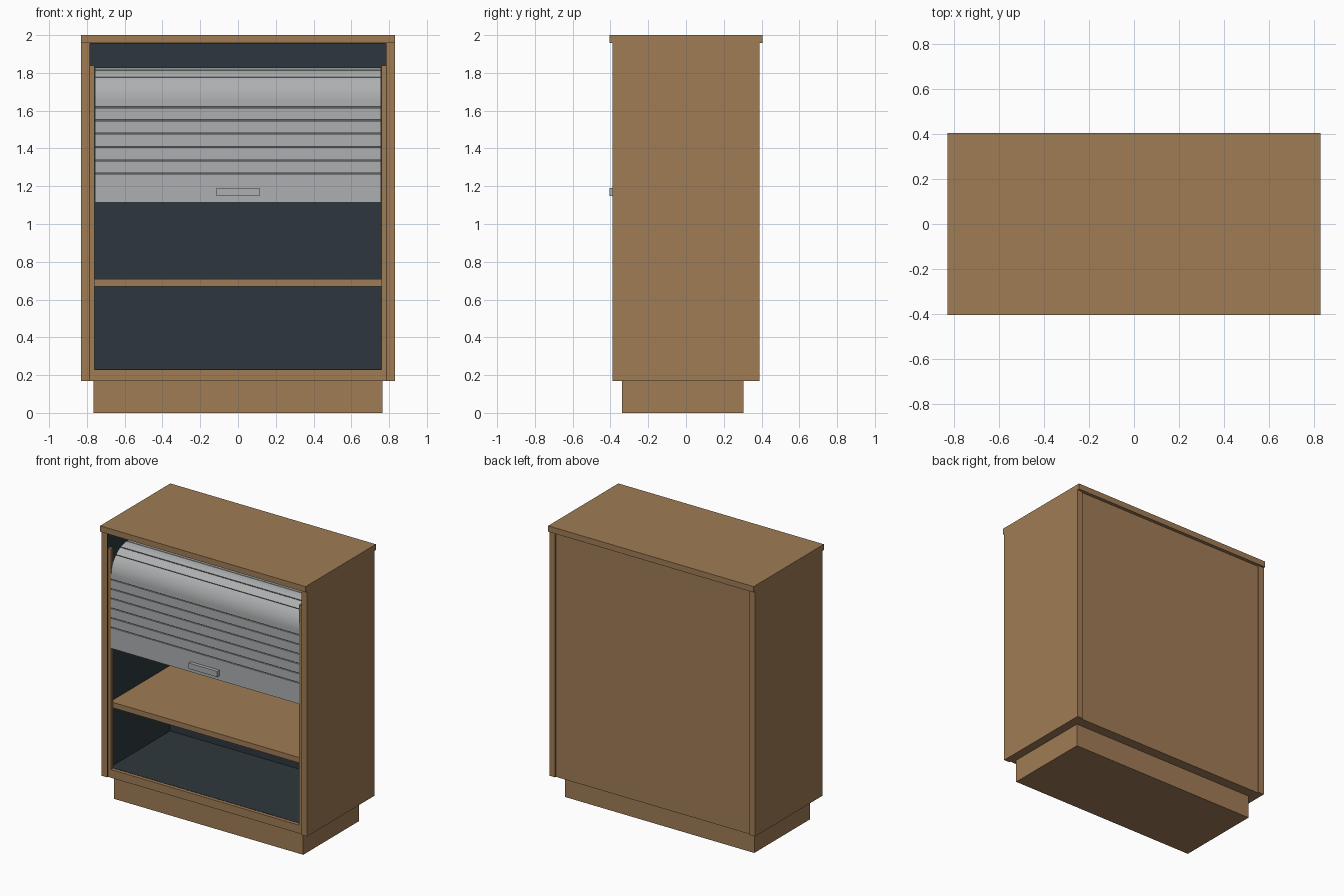
import bpy, bmesh, math

if "Cube" in bpy.data.objects:
    bpy.data.objects.remove(bpy.data.objects["Cube"])


def material(name, rgb):
    m = bpy.data.materials.new(name)
    m.diffuse_color = (*rgb, 1)
    m.use_nodes = True
    m.node_tree.nodes["Principled BSDF"].inputs["Base Color"].default_value = m.diffuse_color
    return m


WOOD = material("brown wood", (0.35, 0.2, 0.09))
DARK = material("dark interior", (0.028, 0.039, 0.047))
GREY = material("grey slat", (0.42, 0.43, 0.435))
GROOVE = material("groove grey", (0.12, 0.123, 0.127))


def finish(name, bm, mat):
    bmesh.ops.recalc_face_normals(bm, faces=bm.faces)
    me = bpy.data.meshes.new(name)
    bm.to_mesh(me)
    bm.free()
    me.materials.append(mat)
    ob = bpy.data.objects.new(name, me)
    bpy.context.collection.objects.link(ob)
    return ob


def box(name, x, y, z, mat):
    bm = bmesh.new()
    bmesh.ops.create_cube(bm, size=1)
    for v in bm.verts:
        v.co = [r[0] + (c + 0.5) * (r[1] - r[0]) for c, r in zip(v.co, (x, y, z))]
    return finish(name, bm, mat)


# Carcass
box("top_panel", (-0.83, 0.83), (-0.405, 0.405), (1.957, 2.0), WOOD)
box("plinth", (-0.765, 0.765), (-0.34, 0.305), (0, 0.17), WOOD)
box("bottom_panel", (-0.785, 0.785), (-0.38, 0.38), (0.17, 0.23), WOOD)
box("back_panel", (-0.785, 0.785), (0.34, 0.38), (0.18, 1.957), WOOD)
box("shelf", (-0.783, 0.783), (-0.355, 0.337), (0.67, 0.71), WOOD)

# Dark interior lining
box("floor_lining", (-0.783, 0.783), (-0.355, 0.338), (0.229, 0.232), DARK)
box("back_lining", (-0.783, 0.783), (0.336, 0.341), (0.23, 1.957), DARK)
box("ceiling_lining", (-0.784, 0.784), (-0.385, 0.338), (1.954, 1.9575), DARK)

# Side panels, their lining and the shutter rails
for s, side in ((-1, "left"), (1, "right")):
    def mirrored(a, b):
        return tuple(sorted((s * a, s * b)))
    box(side + "_side", mirrored(0.785, 0.83), (-0.39, 0.39), (0.17, 1.957), WOOD)
    box(side + "_lining", mirrored(0.783, 0.7855), (-0.388, 0.338), (0.172, 1.957), DARK)
    box(side + "_rail", mirrored(0.76, 0.783), (-0.38, -0.355), (0.23, 1.84), WOOD)

# Shutter path: up the front, round a quarter turn, back under the top
Z0, Z1, R, FRONT = 1.115, 1.65, 0.18, -0.38
FLAT, ARC = Z1 - Z0, R * math.pi / 2
TOTAL = FLAT + ARC + 0.50


def path(s, depth):
    if s <= FLAT:
        return FRONT + depth, Z0 + s
    a = min((s - FLAT) / R, math.pi / 2)
    r = R - depth
    extra = max(0, s - FLAT - ARC)
    return FRONT + R - r * math.cos(a) + extra, Z1 + r * math.sin(a)


def strip(name, s0, s1, d0, d1, half, mat):
    stops = [s0] + [FLAT + ARC * i / 24 for i in range(25)
                    if s0 + 1e-4 < FLAT + ARC * i / 24 < s1 - 1e-4] + [s1]
    loop = [path(s, d0) for s in stops] + [path(s, d1) for s in reversed(stops)]
    bm = bmesh.new()
    ends = [[bm.verts.new((x, y, z)) for y, z in loop] for x in (-half, half)]
    n = len(loop)
    for e in ends:
        bm.faces.new(e)
    for i in range(n):
        j = (i + 1) % n
        bm.faces.new((ends[0][i], ends[0][j], ends[1][j], ends[1][i]))
    ob = finish(name, bm, mat)
    for p in ob.data.polygons:
        p.use_smooth = len(p.vertices) == 4
    bpy.context.view_layer.objects.active = ob
    ob.select_set(True)
    bpy.ops.object.shade_smooth_by_angle(angle=math.radians(25))
    ob.select_set(False)


# Slats with thin grooves over a backing sheet
cuts = [0] + [z - Z0 for z in (1.268, 1.337, 1.408, 1.48, 1.549, 1.618)]
cuts += [FLAT + R * math.radians(a) for a in (45, 66, 90)]
while cuts[-1] + 0.07 < TOTAL:
    cuts.append(cuts[-1] + 0.07)
cuts.append(TOTAL)
for i, (a, b) in enumerate(zip(cuts, cuts[1:])):
    strip(f"shutter_slat_{i + 1}", a + (0.003 if i else 0), b - 0.003, 0, 0.014, 0.758, GREY)
strip("shutter_backing", 0.004, TOTAL - 0.004, 0.008, 0.012, 0.756, GROOVE)

# Shutter handle
box("shutter_handle", (-0.115, 0.115), (-0.405, -0.378), (1.148, 1.19), GREY)
